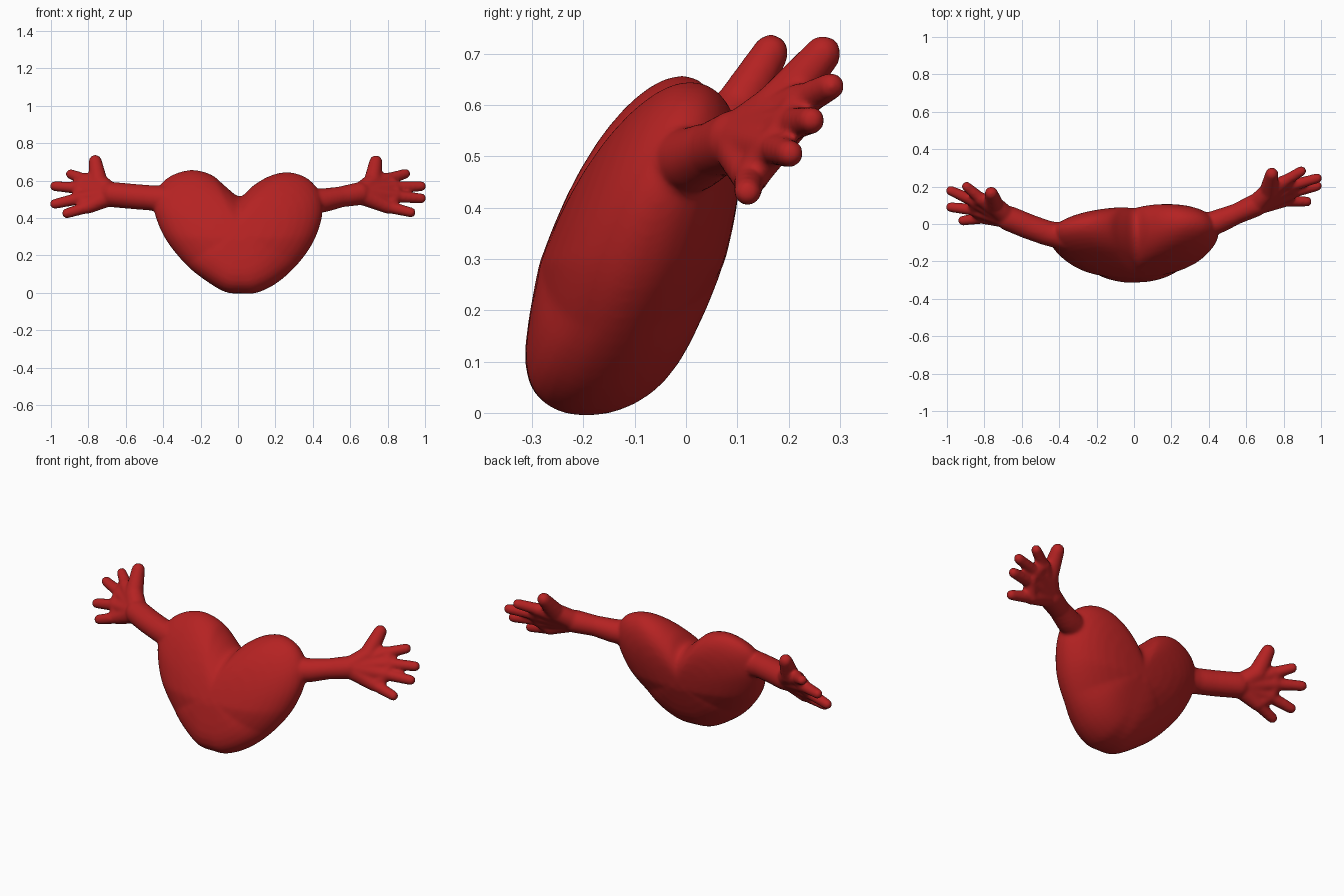
import bpy, bmesh
from mathutils import Matrix, Vector

if "Cube" in bpy.data.objects:
    bpy.data.objects.remove(bpy.data.objects["Cube"])

red = bpy.data.materials.new("heart red")
red.diffuse_color = (0.46, 0.016, 0.016, 1)
red.use_nodes = True
red.node_tree.nodes["Principled BSDF"].inputs["Base Color"].default_value = red.diffuse_color

# Heart outline (x, z), counter-clockwise from the bottom tip
OUTLINE = [(0.02, -0.004), (0.1, 0.0), (0.2, 0.047), (0.3, 0.132), (0.385, 0.24),
           (0.435, 0.35), (0.453, 0.45), (0.435, 0.54), (0.37, 0.613), (0.27, 0.645),
           (0.17, 0.625), (0.08, 0.572), (0.01, 0.515), (-0.07, 0.572), (-0.14, 0.63),
           (-0.24, 0.657), (-0.34, 0.635), (-0.415, 0.58), (-0.453, 0.49),
           (-0.435, 0.39), (-0.38, 0.275), (-0.28, 0.152), (-0.18, 0.07), (-0.07, 0.005)]
CENTRE = Vector((0, 0.33))


def smooth_loop(points, steps):
    pts = [Vector(p) for p in points]
    out = []
    for i in range(len(pts)):
        a, b, c, d = (pts[(i + k) % len(pts)] for k in (-1, 0, 1, 2))
        for s in range(steps):
            t = s / steps
            out.append(0.5 * (2 * b + (c - a) * t + (2 * a - 5 * b + 4 * c - d) * t ** 2
                              + (3 * b - a - 3 * c + d) * t ** 3))
    return out


# Domed surface: blunt rim near the bottom tip, rounder rim elsewhere
def heart_point(bm, p, s, side):
    x, z = CENTRE.lerp(p, s)
    power = 2.5 + 3 * max(0, (0.15 - p.y) / 0.15)
    mid = -0.195 + 0.3 * z + 0.035 * x
    half = min(0.148 + 0.1 * z, 0.179, 0.207 - 0.1 * z)
    half += 0.05 * x if side > 0 else 0
    return bm.verts.new((x, mid + side * half * max(0, 1 - s ** power) ** 0.5, z))


def add_heart(bm):
    loop = smooth_loop(OUTLINE, 4)
    n = len(loop)
    scales = [0.15, 0.3, 0.45, 0.6, 0.7, 0.8, 0.87, 0.93, 0.97, 0.99]
    rings = [[heart_point(bm, p, s, -1) for p in loop] for s in scales]
    rings.append([heart_point(bm, p, 1, 1) for p in loop])
    rings += [[heart_point(bm, p, s, 1) for p in loop] for s in reversed(scales)]
    for a, b in zip(rings, rings[1:]):
        for i in range(n):
            j = (i + 1) % n
            bm.faces.new((a[i], a[j], b[j], b[i]))
    for ring, side in ((rings[0], -1), (rings[-1], 1)):
        pole = heart_point(bm, CENTRE, 0, side)
        for i in range(n):
            bm.faces.new((ring[i], ring[(i + 1) % n], pole))
    bmesh.ops.recalc_face_normals(bm, faces=bm.faces)


# Tapered rounded limb pieces between points given as (x, y, z, radius)
def limb(bm, path):
    for a, b in zip(path, path[1:]):
        verts = []
        for x, y, z, r in (a, b):
            verts += bmesh.ops.create_uvsphere(
                bm, u_segments=14, v_segments=9, radius=r,
                matrix=Matrix.Translation((x, y, z)))["verts"]
        edges = {e for v in verts for e in v.link_edges}
        bmesh.ops.delete(bm, geom=list(edges), context='EDGES_FACES')
        hull = bmesh.ops.convex_hull(bm, input=verts)
        inner = [v for v in hull["geom_interior"] if isinstance(v, bmesh.types.BMVert)]
        bmesh.ops.delete(bm, geom=inner, context='VERTS')
        skin = [f for f in hull["geom"] if isinstance(f, bmesh.types.BMFace) and f.is_valid]
        bmesh.ops.recalc_face_normals(bm, faces=skin)


# Arm, palm fan, fingers and thumb
def add_arm(bm, arm, fingers, thumb):
    limb(bm, arm)
    wrist = arm[-1]
    for root, tip in fingers:
        limb(bm, [(*wrist[:3], 0.055), (*root, 0.037)])
        limb(bm, [(*root, 0.033), (*tip, 0.027)])
    for (a, _), (b, _) in zip(fingers, fingers[1:]):
        limb(bm, [(*a, 0.035), (*b, 0.035)])
    limb(bm, [(*wrist[:3], 0.055), (*thumb[0], 0.05), (*thumb[1], 0.036)])


bm = bmesh.new()
add_heart(bm)
add_arm(bm,
        [(0.36, -0.02, 0.485, 0.07), (0.46, 0.018, 0.495, 0.064),
         (0.55, 0.055, 0.513, 0.056), (0.65, 0.10, 0.53, 0.062)],
        [((0.80, 0.225, 0.607), (0.895, 0.283, 0.637)),
         ((0.84, 0.205, 0.563), (0.980, 0.245, 0.57)),
         ((0.845, 0.17, 0.515), (0.980, 0.203, 0.505)),
         ((0.80, 0.125, 0.46), (0.925, 0.12, 0.43))],
        [(0.72, 0.175, 0.59), (0.737, 0.267, 0.70)])
add_arm(bm,
        [(-0.36, -0.07, 0.497, 0.075), (-0.46, -0.05, 0.507, 0.068),
         (-0.56, -0.015, 0.515, 0.068), (-0.67, 0.03, 0.525, 0.068)],
        [((-0.82, 0.135, 0.605), (-0.895, 0.20, 0.635)),
         ((-0.85, 0.12, 0.56), (-0.980, 0.178, 0.57)),
         ((-0.85, 0.075, 0.505), (-0.980, 0.09, 0.475)),
         ((-0.80, 0.035, 0.46), (-0.915, 0.018, 0.425))],
        [(-0.745, 0.10, 0.59), (-0.763, 0.165, 0.702)])
for f in bm.faces:
    f.smooth = True

# One soft skin over the heart and both arms
mesh = bpy.data.meshes.new("heart_with_arms")
bm.to_mesh(mesh)
bm.free()
mesh.materials.append(red)
obj = bpy.data.objects.new("heart_with_arms", mesh)
bpy.context.collection.objects.link(obj)
fuse = obj.modifiers.new("fuse", 'REMESH')
fuse.mode = 'VOXEL'
fuse.voxel_size = 0.008
fuse.use_smooth_shade = True
soft = obj.modifiers.new("soften", 'SMOOTH')
soft.factor = 0.5
soft.iterations = 10
